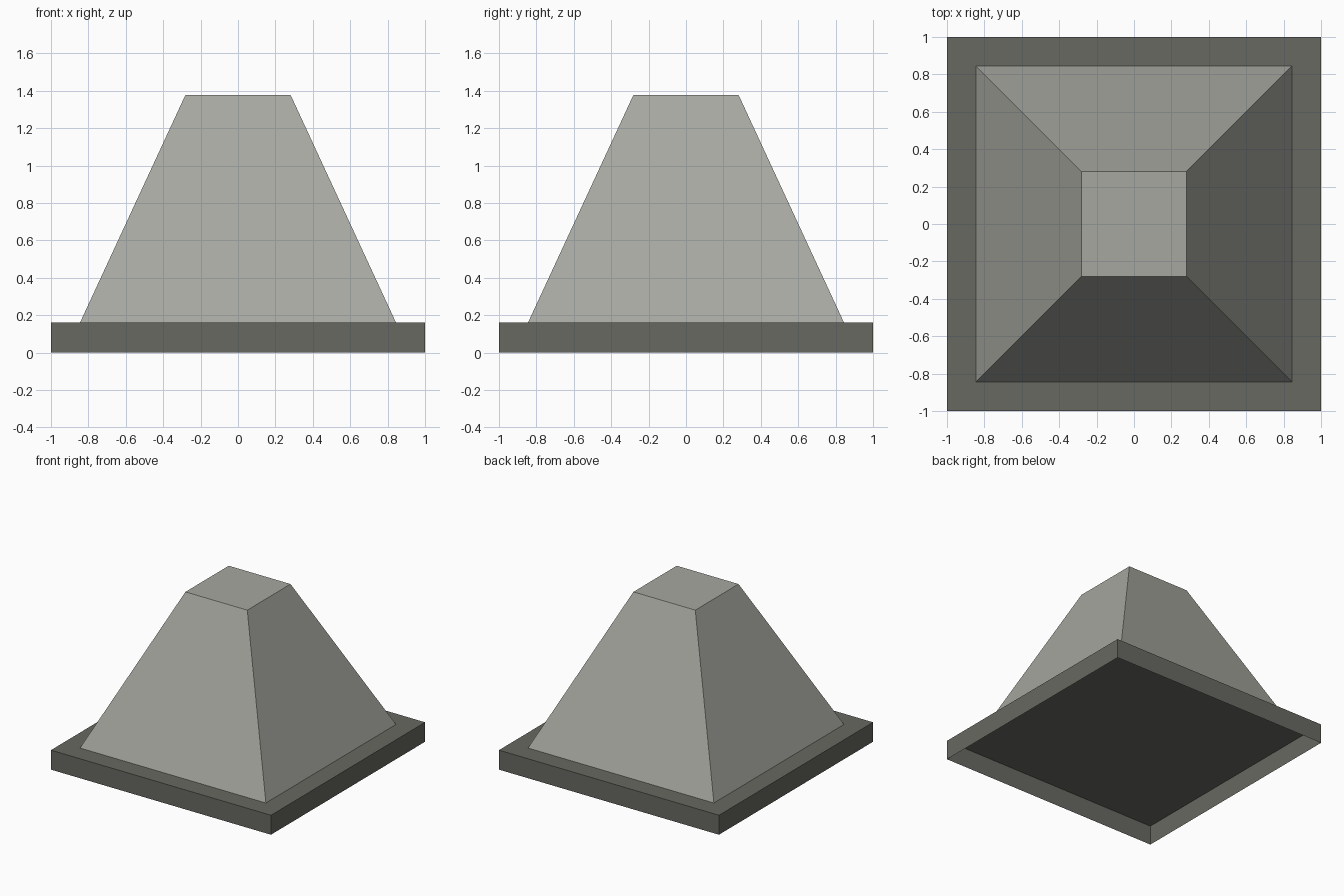
import bpy, bmesh

if "Cube" in bpy.data.objects:
    bpy.data.objects.remove(bpy.data.objects["Cube"])


def material(name, rgb):
    mat = bpy.data.materials.new(name)
    mat.diffuse_color = (*rgb, 1.0)
    mat.use_nodes = True
    mat.node_tree.nodes["Principled BSDF"].inputs["Base Color"].default_value = mat.diffuse_color
    return mat


def open_frustum(name, z0, z1, half_bottom, half_top, mat):
    """Square tapered shell with a flat top and an open underside."""
    bm = bmesh.new()
    corners = [(-1, -1), (1, -1), (1, 1), (-1, 1)]
    low = [bm.verts.new((x * half_bottom, y * half_bottom, z0)) for x, y in corners]
    high = [bm.verts.new((x * half_top, y * half_top, z1)) for x, y in corners]
    for i in range(4):
        j = (i + 1) % 4
        bm.faces.new((low[i], low[j], high[j], high[i]))
    bm.faces.new(high)
    mesh = bpy.data.meshes.new(name)
    bm.to_mesh(mesh)
    bm.free()
    mesh.materials.append(mat)
    obj = bpy.data.objects.new(name, mesh)
    bpy.context.collection.objects.link(obj)
    return obj


light_stone = material("light stone grey", (0.39, 0.39, 0.355))
dark_stone = material("dark stone grey", (0.138, 0.138, 0.122))

# Square plinth, hollow underneath
open_frustum("base_slab", 0.0, 0.16, 1.0, 1.0, dark_stone)
# Tapered block standing on the plinth
open_frustum("tapered_block", 0.16, 1.378, 0.845, 0.281, light_stone)
